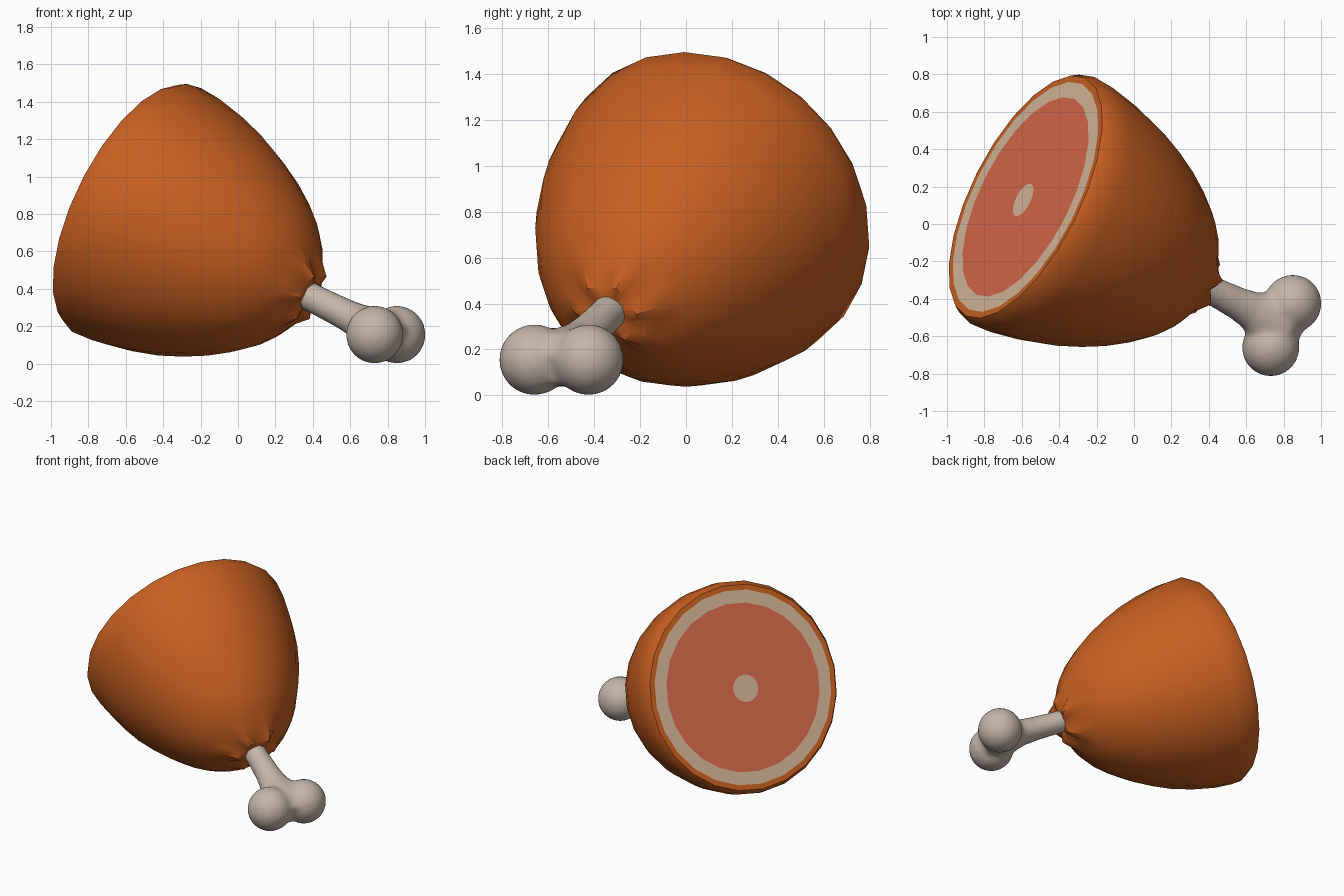
import bpy, bmesh, math
from mathutils import Vector

if "Cube" in bpy.data.objects:
    bpy.data.objects.remove(bpy.data.objects["Cube"])

# Ham axis: from the centre of the cut face out through the bone
CUT = Vector((-0.58, 0.145, 0.84))
MID = Vector((0.79, -0.5425, 0.155))         # midpoint between the knuckles
AXIS = (MID - CUT).normalized()
LEN = (MID - CUT).length
SIDE = AXIS.cross(Vector((0, 0, 1))).normalized()   # direction joining the knuckles
UP = SIDE.cross(AXIS).normalized()


def material(name, rgb):
    m = bpy.data.materials.new(name)
    m.diffuse_color = (*rgb, 1)
    m.use_nodes = True
    m.node_tree.nodes["Principled BSDF"].inputs["Base Color"].default_value = m.diffuse_color
    return m


SKIN = material("roast_skin", (0.57, 0.115, 0.015))
FAT = material("fat", (0.66, 0.46, 0.305))
MEAT = material("pink_meat", (0.67, 0.137, 0.067))
BONE = material("bone", (0.56, 0.465, 0.40))


def loft(name, rings, segs, mats, pucker=None, shift=None):
    """Rings are (t, radius along SIDE, radius along UP, material index of the band before it)."""
    bm = bmesh.new()
    prev = None
    for i, (t, a, b, mi) in enumerate(rings):
        ring = []
        for k in range(segs):
            ang = 2 * math.pi * k / segs
            w = pucker[i] * math.cos(6 * ang) if pucker else 0
            p = CUT + AXIS * (t + w * 0.9)
            p += SIDE * (a + w) * math.cos(ang) + UP * (b + w) * math.sin(ang)
            if shift and i == 0:
                p += shift
            ring.append(bm.verts.new(p))
        if prev:
            for k in range(segs):
                n = (k + 1) % segs
                f = bm.faces.new((prev[k], prev[n], ring[n], ring[k]))
                f.material_index = mi
        else:
            bm.faces.new(ring[::-1]).material_index = mi
        prev = ring
    bm.faces.new(prev).material_index = rings[-1][3]
    bmesh.ops.recalc_face_normals(bm, faces=bm.faces)
    me = bpy.data.meshes.new(name)
    bm.to_mesh(me)
    bm.free()
    ob = bpy.data.objects.new(name, me)
    bpy.context.collection.objects.link(ob)
    for m in mats:
        me.materials.append(m)
    return ob


def smooth(ob, angle=45):
    bpy.ops.object.select_all(action='DESELECT')
    ob.select_set(True)
    bpy.context.view_layer.objects.active = ob
    bpy.ops.object.shade_smooth_by_angle(angle=math.radians(angle))


# Meat: concentric rings on the cut face, then the rounded body to the puckered end
profile = [(0, 0.095, 1), (0, 0.585, 2), (0, 0.675, 1), (0.0, 0.712, 0), (0.045, 0.738, 0),
           (0.17, 0.73, 0), (0.33, 0.70, 0), (0.48, 0.658, 0), (0.62, 0.602, 0),
           (0.75, 0.538, 0), (0.87, 0.464, 0), (0.97, 0.388, 0), (1.05, 0.305, 0),
           (1.11, 0.215, 0), (1.18, 0.125, 0), (1.18, 0.07, 0)]
pucker = [0] * (len(profile) - 3) + [0.004, 0.018, 0.0]
meat = loft("ham_meat", [(t, r, r, m) for t, r, m in profile], 24, (SKIN, FAT, MEAT),
            pucker, shift=SIDE * 0.02 - UP * 0.01)
smooth(meat)

# Bone shaft widening towards the knuckles
shaft = [(1.05, 0.08, 0.08), (1.25, 0.08, 0.08), (1.38, 0.088, 0.083), (1.48, 0.105, 0.09),
         (1.56, 0.15, 0.108), (1.64, 0.19, 0.125), (LEN, 0.17, 0.13), (LEN + 0.1, 0.06, 0.08)]
bone = loft("bone", [(t, a, b, 0) for t, a, b in shaft], 16, (BONE,))

# Two round knuckles at the end, fused with the shaft
parts = [bone]
for side in (1, -1):
    bpy.ops.mesh.primitive_uv_sphere_add(segments=24, ring_count=16, radius=0.155,
                                         location=MID + SIDE * 0.132 * side)
    bpy.context.object.data.materials.append(BONE)
    parts.append(bpy.context.object)
bpy.ops.object.select_all(action='DESELECT')
for ob in parts:
    ob.select_set(True)
bpy.context.view_layer.objects.active = bone
bpy.ops.object.join()
remesh = bone.modifiers.new("fuse", 'REMESH')
remesh.mode = 'VOXEL'
remesh.voxel_size = 0.018
relax = bone.modifiers.new("relax", 'SMOOTH')
relax.factor = 0.5
relax.iterations = 8
for mod in ("fuse", "relax"):
    bpy.ops.object.modifier_apply(modifier=mod)
smooth(bone, 60)
